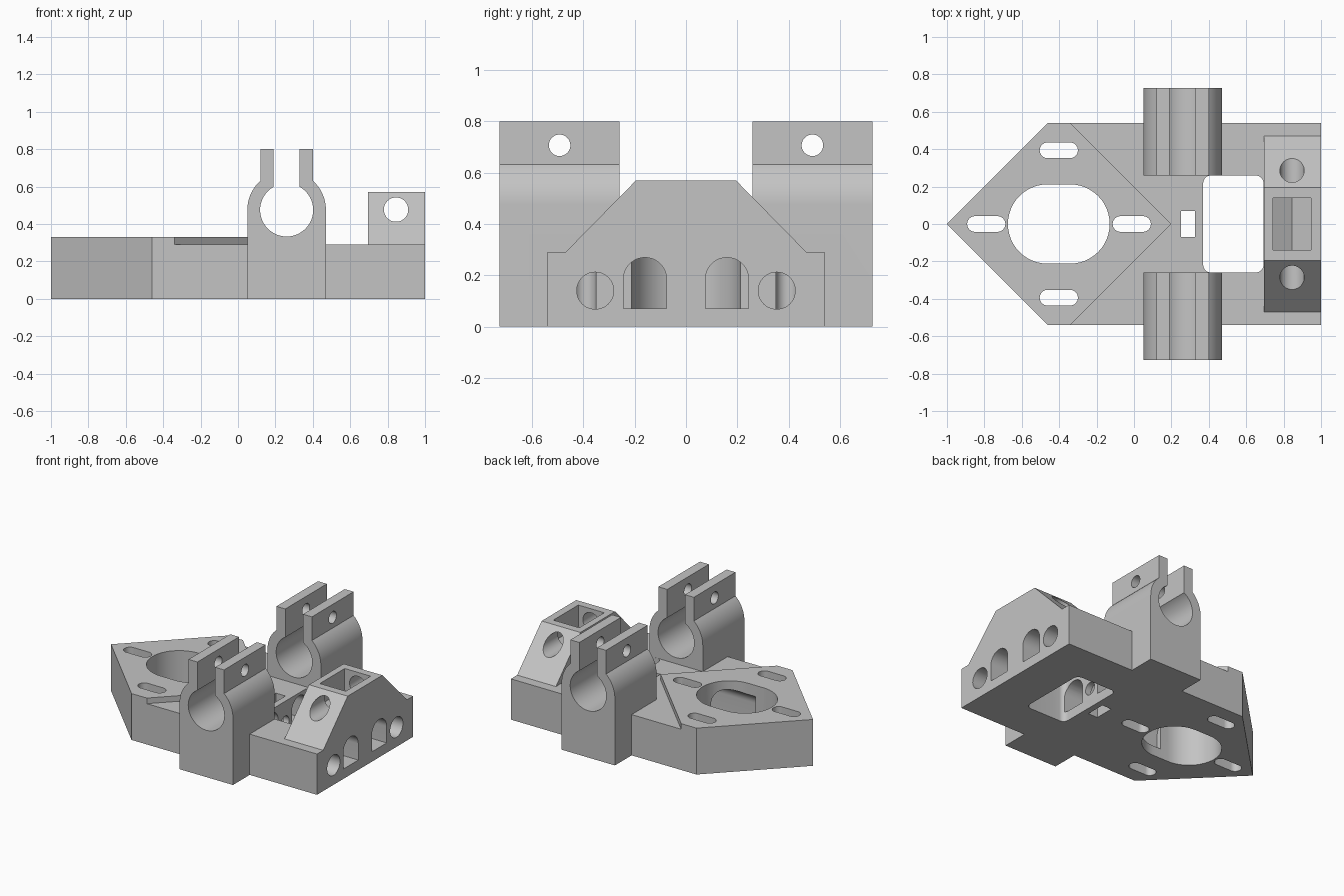
import bpy, bmesh, math

cube = bpy.data.objects.get("Cube")
if cube:
    bpy.data.objects.remove(cube, do_unlink=True)

grey = bpy.data.materials.new("plain_grey")
grey.use_nodes = True
COLOUR = (0.55, 0.55, 0.55, 1)
grey.diffuse_color = COLOUR
grey.node_tree.nodes["Principled BSDF"].inputs["Base Color"].default_value = COLOUR


def prism(name, axis, points, lo, hi):
    """Extrude a profile along an axis; points use the two other axes in order."""
    place = {"X": lambda a, b, c: (c, a, b),
             "Y": lambda a, b, c: (a, c, b),
             "Z": lambda a, b, c: (a, b, c)}[axis]
    bm = bmesh.new()
    start = [bm.verts.new(place(a, b, lo)) for a, b in points]
    end = [bm.verts.new(place(a, b, hi)) for a, b in points]
    bm.faces.new(start)
    bm.faces.new(end)
    n = len(points)
    for i in range(n):
        j = (i + 1) % n
        bm.faces.new((start[i], start[j], end[j], end[i]))
    bmesh.ops.recalc_face_normals(bm, faces=bm.faces)
    mesh = bpy.data.meshes.new(name)
    bm.to_mesh(mesh)
    bm.free()
    mesh.materials.append(grey)
    obj = bpy.data.objects.new(name, mesh)
    bpy.context.collection.objects.link(obj)
    return obj


def arc(cx, cy, r, a0, a1, steps=24):
    return [(cx + r * math.cos(math.radians(a0 + (a1 - a0) * i / steps)),
             cy + r * math.sin(math.radians(a0 + (a1 - a0) * i / steps)))
            for i in range(steps + 1)]


def circle(cx, cy, r):
    return arc(cx, cy, r, 0, 360, 48)[:-1]


def slot(cx, cy, half, r):
    return arc(cx + half, cy, r, -90, 90) + arc(cx - half, cy, r, 90, 270)


def rect(x0, x1, y0, y1):
    return [(x0, y0), (x1, y0), (x1, y1), (x0, y1)]


def rounded_rect(x0, x1, y0, y1, r):
    return (arc(x1 - r, y1 - r, r, 0, 90, 8) + arc(x0 + r, y1 - r, r, 90, 180, 8)
            + arc(x0 + r, y0 + r, r, 180, 270, 8) + arc(x1 - r, y0 + r, r, 270, 360, 8))


def combine(target, other, operation):
    other.hide_render = True
    mod = target.modifiers.new(operation.lower(), "BOOLEAN")
    mod.operation = operation
    mod.solver = "EXACT"
    mod.object = other
    bpy.context.view_layer.objects.active = target
    bpy.ops.object.modifier_apply(modifier=mod.name)
    bpy.data.objects.remove(other, do_unlink=True)


# Pointed base plate
W, DECK = 0.54, 0.29
body = prism("carriage_body", "Z",
             [(-1, 0), (-0.46, -W), (1, -W), (1, W), (-0.46, W)], 0, DECK)

# Solid parts joined to the base
CX, CZ, R, BORE = 0.26, 0.475, 0.21, 0.142
TAB, GAP = 0.14, 0.07
lean = math.degrees(math.acos(TAB / R))
clamp_profile = ([(CX - R, 0), (CX + R, 0)] + arc(CX, CZ, R, 0, lean, 12)
                 + [(CX + TAB, 0.8), (CX - TAB, 0.8)]
                 + arc(CX, CZ, R, 180 - lean, 180, 12))
solids = [
    prism("raised_diamond", "Z",
          [(-1, 0), (-0.46, -W), (-0.34, -W), (0.2, 0), (-0.34, W), (-0.46, W)], 0, 0.33),
    prism("end_ridge", "X",
          [(-0.47, 0.2), (0.47, 0.2), (0.47, DECK), (0.195, 0.57),
           (-0.195, 0.57), (-0.47, DECK)], 0.695, 1),
    prism("left_rod_clamp", "Y", clamp_profile, 0.26, 0.728),
    prism("right_rod_clamp", "Y", clamp_profile, -0.728, -0.26),
]
for part in solids:
    combine(body, part, "UNION")

# Vertical openings: large bore, screw slots, window, small slit
cutters = [
    prism("large_bore", "Z", slot(-0.402, 0, 0.06, 0.212), -0.1, 0.5),
    prism("window", "Z", rounded_rect(0.37, 0.692, -0.259, 0.259, 0.04), -0.1, 0.5),
    prism("slit", "Z", rect(0.25, 0.325, -0.07, 0.07), -0.1, 0.5),
]
for x, y in ((-0.79, 0), (-0.012, 0), (-0.402, 0.394), (-0.402, -0.394)):
    cutters.append(prism("screw_slot", "Z", slot(x, y, 0.06, 0.042), -0.1, 0.5))

# Lengthwise channels, rod bores, clamp slits and bolt holes on both sides
for s in (-1, 1):
    arch = [(s * 0.16 - 0.084, 0.07), (s * 0.16 + 0.084, 0.07)] + \
        arc(s * 0.16, 0.185, 0.084, 0, 180)
    y0, y1 = sorted((s * 0.2, s * 0.8))
    cutters += [
        prism("arched_channel", "X", arch, -0.4, 1.1),
        prism("round_channel", "X", circle(s * 0.354, 0.14, 0.072), -0.4, 1.1),
        prism("rod_bore", "Y", circle(CX, CZ, BORE), y0, y1),
        prism("clamp_slit", "Y", rect(CX - GAP, CX + GAP, CZ, 0.9), y0, y1),
        prism("bolt_hole", "X", circle(s * 0.493, 0.707, 0.042), 0, 0.6),
    ]

# Central screw hole, ridge cross hole and nut pocket
cutters += [
    prism("centre_screw_hole", "X", circle(0, 0.14, 0.045), -0.3, 0.5),
    prism("ridge_hole", "Y", circle(0.845, 0.477, 0.065), -0.6, 0.6),
    prism("nut_pocket", "Y", [(0.742, 0.7), (0.742, 0.417), (0.845, 0.358),
                              (0.946, 0.417), (0.946, 0.7)], -0.14, 0.14),
]
for cutter in cutters:
    combine(body, cutter, "DIFFERENCE")

# Smooth round walls, sharp edges
bpy.ops.object.select_all(action="DESELECT")
body.select_set(True)
bpy.context.view_layer.objects.active = body
bpy.ops.object.shade_smooth_by_angle(angle=math.radians(30))
